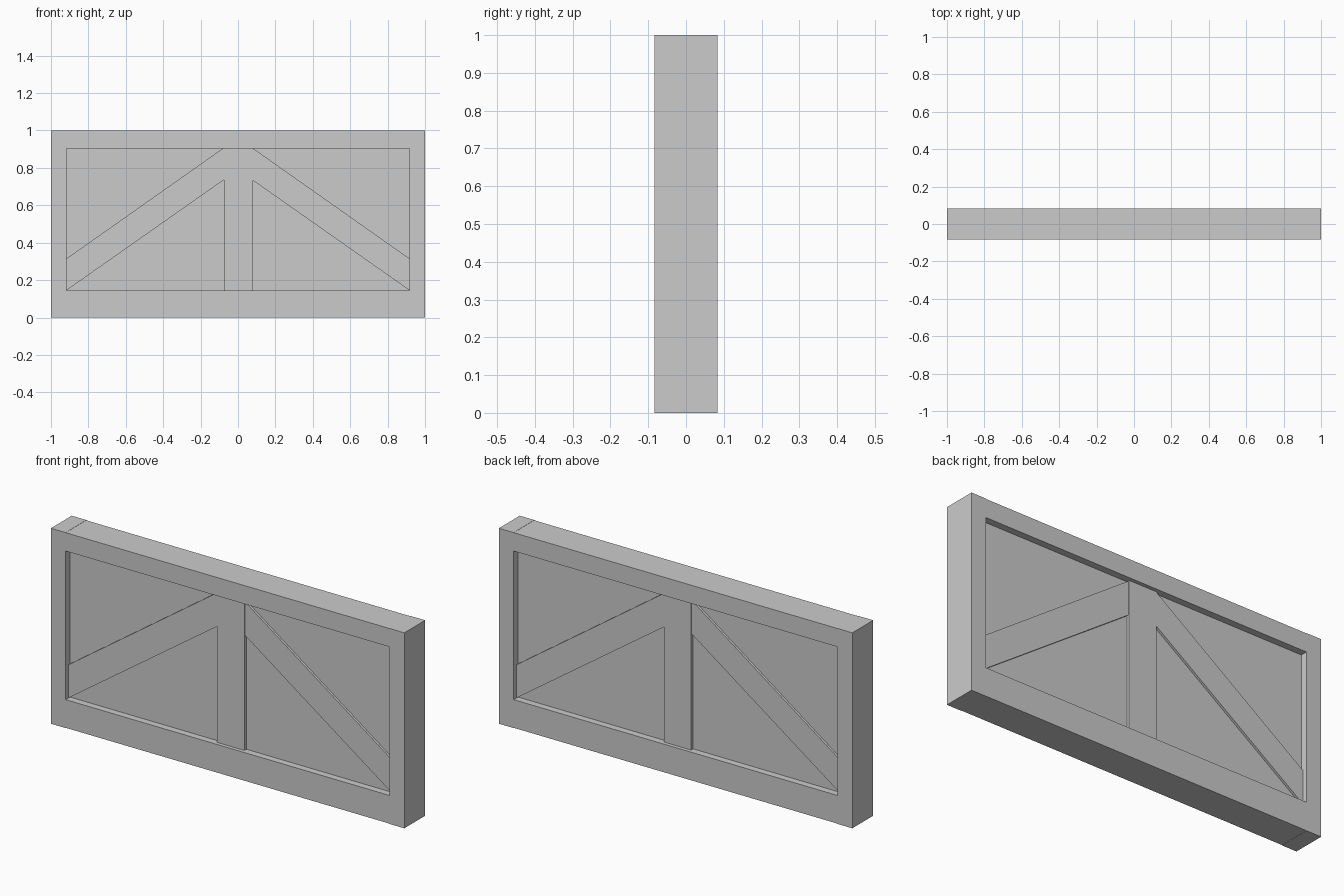
import bpy
import bmesh

cube = bpy.data.objects.get("Cube")
if cube:
    bpy.data.objects.remove(cube, do_unlink=True)

grey = bpy.data.materials.new("plain_grey")
grey.use_nodes = True
colour = (0.6, 0.6, 0.6, 1)
grey.diffuse_color = colour
grey.node_tree.nodes["Principled BSDF"].inputs["Base Color"].default_value = colour


def slab(name, outline, half_depth):
    """Extrude an x-z outline evenly about y = 0."""
    bm = bmesh.new()
    face = bm.faces.new([bm.verts.new((x, -half_depth, z)) for x, z in outline])
    extruded = bmesh.ops.extrude_face_region(bm, geom=[face])
    verts = [v for v in extruded["geom"] if isinstance(v, bmesh.types.BMVert)]
    bmesh.ops.translate(bm, verts=verts, vec=(0, 2 * half_depth, 0))
    bmesh.ops.recalc_face_normals(bm, faces=bm.faces)
    mesh = bpy.data.meshes.new(name)
    bm.to_mesh(mesh)
    bm.free()
    mesh.materials.append(grey)
    obj = bpy.data.objects.new(name, mesh)
    bpy.context.collection.objects.link(obj)
    return obj


def board(name, x0, x1, z0, z1, half_depth):
    return slab(name, [(x0, z0), (x1, z0), (x1, z1), (x0, z1)], half_depth)


INNER = 0.917      # half width of the opening
SILL, HEAD = 0.145, 0.905
DEPTH = 0.084

# Rails sit a hair behind the full-height stiles
board("bottom_rail", -INNER, INNER, 0.001, SILL, DEPTH - 0.001)
board("top_rail", -INNER, INNER, HEAD, 0.999, DEPTH - 0.001)

# Recessed panel and centre post
board("panel", -INNER, INNER, SILL, HEAD, 0.048)
board("centre_post", -0.074, 0.081, SILL, HEAD, 0.064)

# Mirrored stiles and diagonal braces
for side, s in (("left", 1), ("right", -1)):
    board(side + "_stile", s * INNER, s, 0, 1, DEPTH)
    slab(side + "_brace",
         [(s * INNER, SILL), (s * 0.07, 0.74), (s * 0.07, HEAD),
          (s * 0.08, HEAD), (s * INNER, 0.315)], 0.06)
